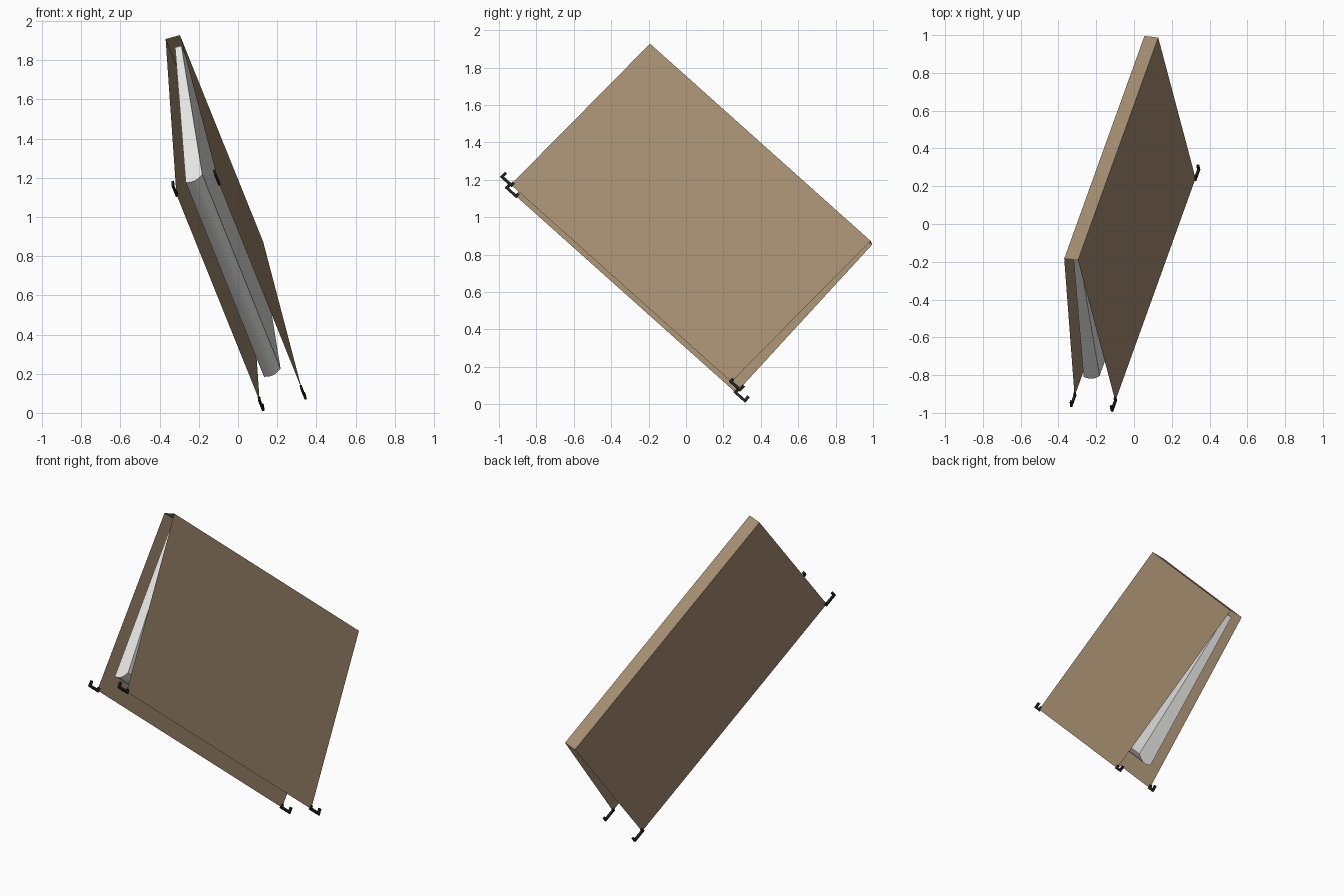
import bpy, math
from mathutils import Vector, Matrix

if "Cube" in bpy.data.objects:
    bpy.data.objects.remove(bpy.data.objects["Cube"])

# Tilted frame: D along the spine, E down the covers, N across the gap
D = Vector((0.2595, 0.7204, -0.6441)).normalized()
E = Vector((0.113, -0.689, -0.713))
E = (E - D * E.dot(D)).normalized()
N = E.cross(D)
O = Vector((-0.333, -0.188, 1.918))
LENGTH, DEPTH = 1.638, 1.075


def P(n, e, d):
    return O + N * n + E * e + D * d


def material(name, rgb):
    m = bpy.data.materials.new(name)
    lin = [((c / 255 + 0.055) / 1.055) ** 2.4 for c in rgb]
    m.diffuse_color = (*lin, 1)
    m.use_nodes = True
    m.node_tree.nodes["Principled BSDF"].inputs["Base Color"].default_value = m.diffuse_color
    return m


tan = material("tan_cover", (163, 140, 111))
white = material("page_white", (232, 232, 230))
black = material("black_metal", (36, 36, 30))


def make(name, verts, faces, mat):
    me = bpy.data.meshes.new(name)
    me.from_pydata(verts, [], faces)
    me.materials.append(mat)
    ob = bpy.data.objects.new(name, me)
    bpy.context.collection.objects.link(ob)
    return ob


def extrude(name, profile, d0, d1, mat, closed):
    """Sweep an (n, e) profile along the spine direction."""
    k = len(profile)
    verts = [P(n, e, d) for d in (d0, d1) for n, e in profile]
    faces = [(i, i + k, (i + 1) % k + k, (i + 1) % k) for i in range(k if closed else k - 1)]
    if closed:
        faces += [tuple(range(k)), tuple(reversed(range(k, 2 * k)))]
    return make(name, verts, faces, mat)


# Folded sheet: two covers joined by the spine
extrude("cover", [(-0.11, DEPTH), (-0.038, 0), (0.038, 0), (0.115, DEPTH)], 0, LENGTH, tan, False)

# Page block: wedge with a slightly rounded lower edge
lower = [(0.031 - 0.091 * t, 0.944 + 0.023 * t + 0.018 * math.sin(math.pi * t))
         for t in [i / 6 for i in range(7)]]
extrude("pages", [(-0.004, 0.03), (0.03, 0.03)] + lower, 0.047, LENGTH - 0.05, white, True)


# Corner hooks: a bar running past each corner with a turned-up tip
def box(name, centre, axes, size):
    verts = [centre + sum((a * s * h / 2 for a, s, h in zip(axes, sg, size)), Vector())
             for sg in [(x, y, z) for x in (-1, 1) for y in (-1, 1) for z in (-1, 1)]]
    make(name, verts, [(0, 1, 3, 2), (4, 6, 7, 5), (0, 4, 5, 1),
                       (2, 3, 7, 6), (0, 2, 6, 4), (1, 5, 7, 3)], black)


for side, n0, n1 in (("left", -0.038, -0.11), ("right", 0.038, 0.115)):
    down = (E * DEPTH + N * (n1 - n0)).normalized()
    axes = (D, down, down.cross(D))
    for end, d, s in (("upper", 0, -1), ("lower", LENGTH, 1)):
        corner = P(n1, DEPTH, d)
        box(f"{side}_{end}_hook_bar", corner + D * s * 0.03, axes, (0.084, 0.014, 0.012))
        box(f"{side}_{end}_hook_tip", corner + D * s * 0.065 - down * 0.012, axes, (0.014, 0.036, 0.012))
        box(f"{side}_{end}_hook_root", corner - D * s * 0.005 - down * 0.008, axes, (0.014, 0.022, 0.012))
